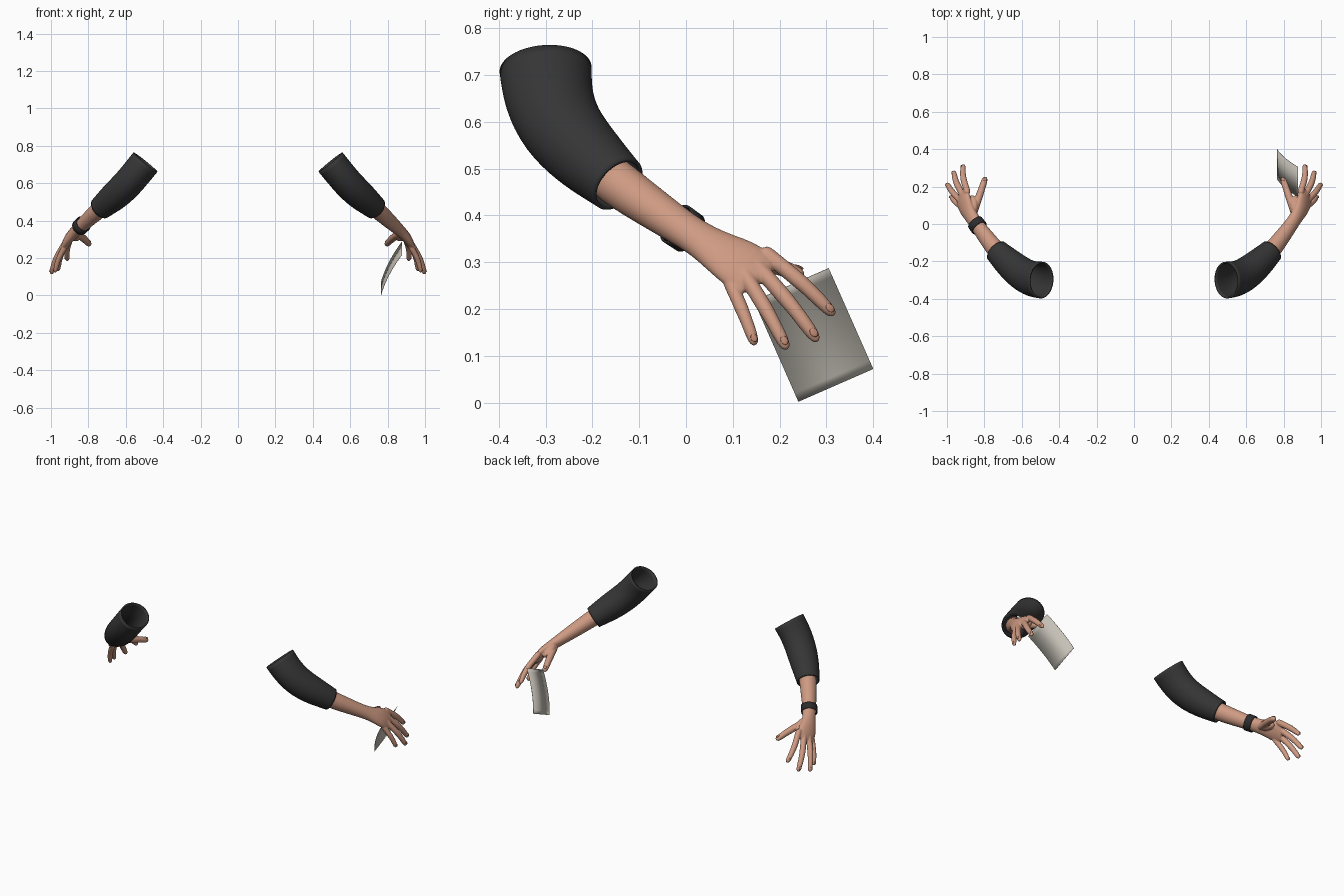
import bpy, bmesh, math
from mathutils import Vector, Matrix

if "Cube" in bpy.data.objects:
    bpy.data.objects.remove(bpy.data.objects["Cube"])


def material(name, rgb):
    m = bpy.data.materials.new(name)
    m.use_nodes = True
    m.diffuse_color = (*rgb, 1)
    bsdf = m.node_tree.nodes["Principled BSDF"]
    bsdf.inputs["Base Color"].default_value = (*rgb, 1)
    bsdf.inputs["Roughness"].default_value = 0.8
    return m


SKIN = material("skin", (0.62, 0.325, 0.225))
NAIL = material("nail", (0.52, 0.25, 0.17))
CLOTH = material("charcoal cloth", (0.036, 0.036, 0.036))
STRAP = material("dark strap", (0.026, 0.026, 0.027))
PAPER = material("grey paper", (0.56, 0.53, 0.47))

ACROSS = Vector((-0.35, 0.74, 0.55)).normalized()   # little finger to index
BACK = Vector((0.91, 0.15, 0.39)).normalized()      # out of the back of the hand


def loft(bm, stations, ref, caps=True, sides=16):
    """Skin elliptical rings (centre, half width along ref, half thickness)."""
    pts = [Vector(s[0]) for s in stations]
    rings = []
    for i, (c, wide, thick) in enumerate(stations):
        t = (pts[min(i + 1, len(pts) - 1)] - pts[max(i - 1, 0)]).normalized()
        a = (ref - t * ref.dot(t)).normalized()
        b = t.cross(a)
        ring = []
        for k in range(sides):
            ang = math.tau * k / sides
            ring.append(bm.verts.new(
                pts[i] + a * wide * math.cos(ang) + b * thick * math.sin(ang)))
        rings.append(ring)
    for r0, r1 in zip(rings, rings[1:]):
        for k in range(sides):
            j = (k + 1) % sides
            bm.faces.new((r0[k], r0[j], r1[j], r1[k]))
    if caps:
        bm.faces.new(rings[0][::-1])
        bm.faces.new(rings[-1])


def finish(bm, name, mat, side=1):
    """Turn the bmesh into an object; side -1 mirrors it to the right arm."""
    bmesh.ops.scale(bm, vec=(side, 1, 1), verts=bm.verts)
    bmesh.ops.recalc_face_normals(bm, faces=bm.faces)
    me = bpy.data.meshes.new(name)
    bm.to_mesh(me)
    bm.free()
    me.materials.append(mat)
    me.polygons.foreach_set("use_smooth", [True] * len(me.polygons))
    ob = bpy.data.objects.new(name, me)
    bpy.context.scene.collection.objects.link(ob)
    return ob


def modifier(ob, kind, **settings):
    m = ob.modifiers.new(kind.title(), kind)
    for key, value in settings.items():
        setattr(m, key, value)


# Left arm layout; the right arm mirrors it
SLEEVE = [((0.495, -0.30, 0.712), 0.100, 0.084),
          ((0.545, -0.295, 0.65), 0.097, 0.083),
          ((0.60, -0.268, 0.585), 0.092, 0.083),
          ((0.66, -0.217, 0.53), 0.083, 0.080),
          ((0.705, -0.175, 0.492), 0.073, 0.070),
          ((0.735, -0.145, 0.466), 0.066, 0.064)]
FOREARM = [((0.69, -0.19, 0.503), 0.052, 0.050),
           ((0.735, -0.145, 0.466), 0.052, 0.049),
           ((0.79, -0.072, 0.415), 0.046, 0.043),
           ((0.84, -0.005, 0.37), 0.040, 0.036),
           ((0.867, 0.035, 0.345), 0.041, 0.031),
           ((0.892, 0.075, 0.32), 0.052, 0.028),
           ((0.907, 0.11, 0.30), 0.062, 0.026),
           ((0.917, 0.143, 0.278), 0.062, 0.022),
           ((0.927, 0.165, 0.258), 0.050, 0.016)]
# knuckle, tip, radius, joint bulge
FINGERS = [((0.893, 0.180, 0.310), (0.912, 0.317, 0.186), 0.0170, 0.012),
           ((0.915, 0.157, 0.285), (0.963, 0.282, 0.130), 0.0172, 0.012),
           ((0.932, 0.130, 0.265), (0.998, 0.216, 0.113), 0.0165, 0.010),
           ((0.930, 0.097, 0.250), (0.978, 0.148, 0.122), 0.0148, 0.008),
           ((0.855, 0.070, 0.325), (0.793, 0.252, 0.270), 0.0200, 0.006)]
# position along a finger, radius factor
TAPER = [(-0.15, 1.0), (0, 1.1), (0.2, 1.02), (0.42, 1.06), (0.6, 0.94),
         (0.75, 0.94), (0.88, 0.85), (0.95, 0.7), (0.985, 0.45), (1.0, 0.2)]

for side, label in ((1, "left"), (-1, "right")):
    # Sleeve: open tube with cloth thickness
    bm = bmesh.new()
    loft(bm, SLEEVE, Vector((0, 1, 0)), caps=False, sides=20)
    sleeve = finish(bm, label + "_sleeve", CLOTH, side)
    modifier(sleeve, "SUBSURF", levels=2, render_levels=2)
    modifier(sleeve, "SOLIDIFY", thickness=0.008, offset=-1)

    # Forearm, palm and fingers fused into one smooth skin
    bm = bmesh.new()
    loft(bm, FOREARM, ACROSS)
    # Fleshy base of the thumb
    loft(bm, [((0.862, 0.045, 0.338), 0.012, 0.012),
              ((0.858, 0.075, 0.328), 0.031, 0.025),
              ((0.857, 0.115, 0.315), 0.033, 0.024),
              ((0.872, 0.155, 0.302), 0.014, 0.012)], ACROSS)
    nails = bmesh.new()
    for base, tip, r, bulge in FINGERS:
        base, tip = Vector(base), Vector(tip)
        thumb = base is not None and r > 0.0195
        out = ACROSS if thumb else BACK
        path = []
        for t, f in TAPER:
            bend = out * bulge * math.sin(math.pi * max(t, 0))
            path.append((base.lerp(tip, t) + bend, r * f, r * f))
        loft(bm, path, ACROSS if not thumb else BACK, sides=12)
        # Nail: thin oval plate on the back of the fingertip
        along = (path[-1][0] - path[-4][0]).normalized()
        up = (out - along * out.dot(along)).normalized()
        place = Matrix((along, up.cross(along), up)).transposed().to_4x4()
        place.translation = base.lerp(tip, 0.9) + out * bulge * 0.3 + up * r * 0.72
        bmesh.ops.create_uvsphere(
            nails, u_segments=12, v_segments=6, radius=1,
            matrix=place @ Matrix.Diagonal((r * 0.65, r * 0.5, r * 0.16, 1)))
    arm = finish(bm, label + "_arm_and_hand", SKIN, side)
    modifier(arm, "SUBSURF", levels=1, render_levels=1)
    modifier(arm, "REMESH", mode="VOXEL", voxel_size=0.0035, use_smooth_shade=True)
    modifier(arm, "SMOOTH", factor=0.5, iterations=5)
    finish(nails, label + "_nails", NAIL, side)

# Wristband on the right arm
bm = bmesh.new()
centre = Vector((0.838, -0.007, 0.372))
axis = Vector((0.11, 0.145, -0.10)).normalized()
loft(bm, [(centre + axis * d, 0.041 + g, 0.038 + g) for d, g in
          ((-0.022, 0.003), (-0.020, 0.007), (0.020, 0.006), (0.022, 0.002))],
     ACROSS, caps=False, sides=32)
band = finish(bm, "right_wristband", STRAP, -1)
modifier(band, "SOLIDIFY", thickness=0.006, offset=-1)

# Curved sheet of paper in the left hand
bm = bmesh.new()
top, bottom = Vector((0.877, 0.145, 0.217)), Vector((0.765, 0.24, 0.002))
width = Vector((0, 0.16, 0.07))
rows = []
for i in range(13):
    u = i / 12
    p = top.lerp(bottom, u) - Vector((0.05 * u * (1 - u), 0, 0))
    rows.append((bm.verts.new(p), bm.verts.new(p + width)))
for (a, b), (c, d) in zip(rows, rows[1:]):
    bm.faces.new((a, b, d, c))
paper = finish(bm, "paper_sheet", PAPER)
modifier(paper, "SOLIDIFY", thickness=0.0015, offset=0)
